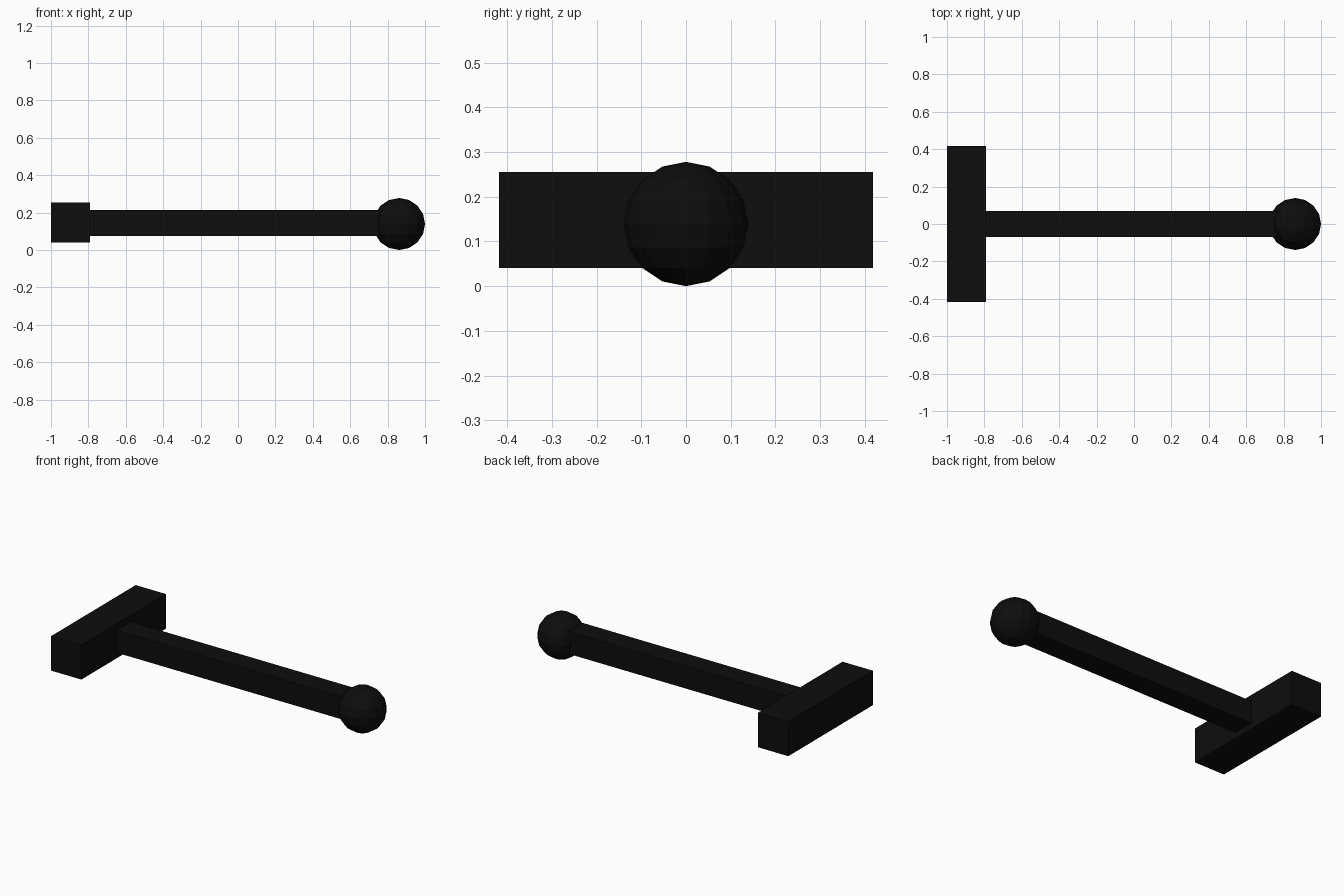
import bpy

if "Cube" in bpy.data.objects:
    bpy.data.objects.remove(bpy.data.objects["Cube"])

black = bpy.data.materials.new("black")
black.diffuse_color = (0.004, 0.004, 0.004, 1)
black.use_nodes = True
black.node_tree.nodes["Principled BSDF"].inputs["Base Color"].default_value = black.diffuse_color


def box(name, lo, hi):
    """Axis-aligned box between two corners."""
    bpy.ops.mesh.primitive_cube_add(size=1, location=[(a + b) / 2 for a, b in zip(lo, hi)])
    ob = bpy.context.object
    ob.name = name
    for v in ob.data.vertices:
        v.co = [c * (b - a) for c, a, b in zip(v.co, lo, hi)]
    ob.data.materials.append(black)
    return ob


# Cross bar at the left end
box("cross_bar", (-1.0, -0.418, 0.04), (-0.79, 0.418, 0.255))

# Square shaft, running into the ball
box("shaft", (-0.80, -0.07, 0.075), (0.80, 0.07, 0.215))

# Low-poly ball at the right end
bpy.ops.mesh.primitive_uv_sphere_add(segments=16, ring_count=8, radius=0.139,
                                     location=(0.861, 0, 0.139))
ball = bpy.context.object
ball.name = "end_ball"
ball.data.materials.append(black)
